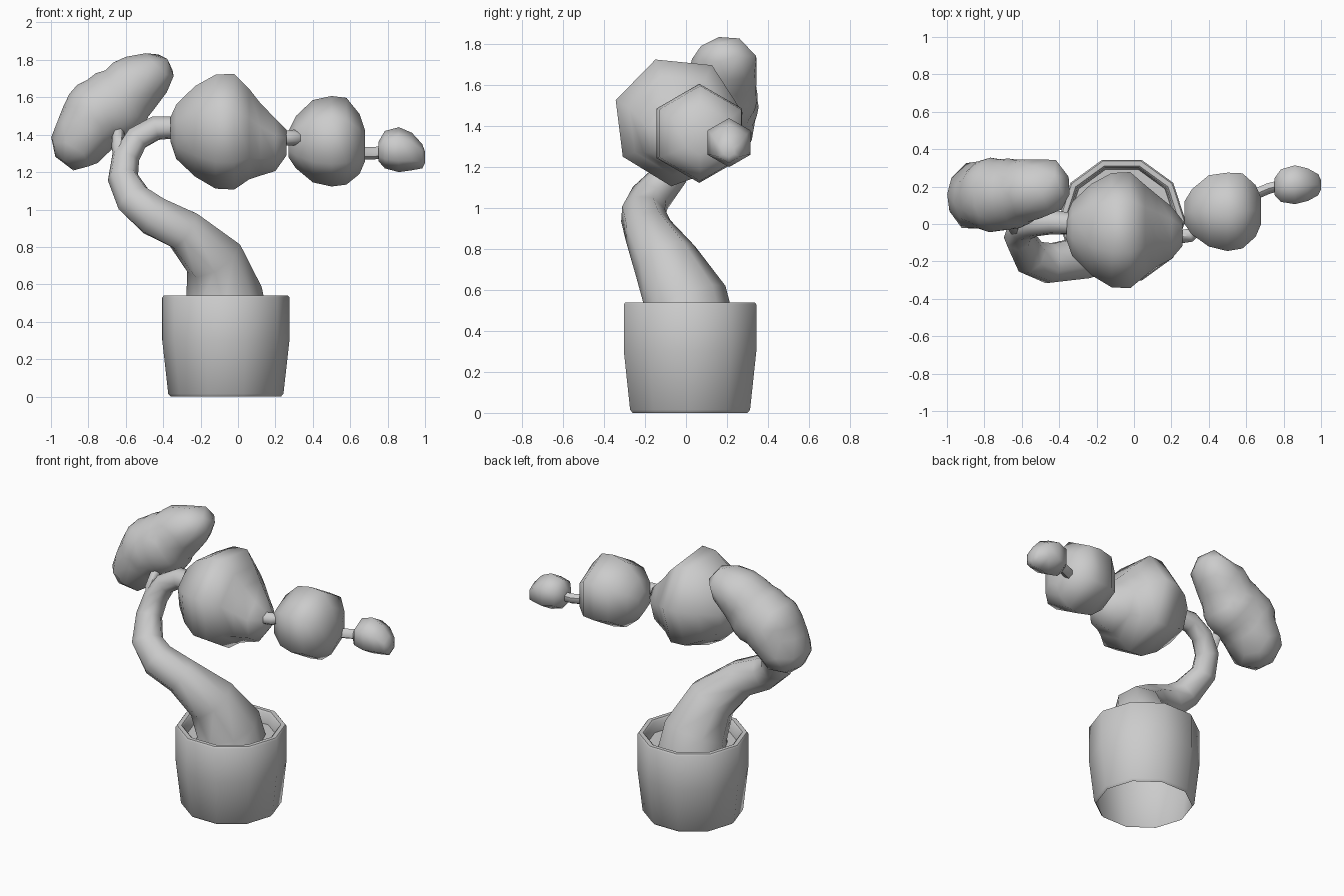
import bpy, bmesh, math
from mathutils import Vector

if "Cube" in bpy.data.objects:
    bpy.data.objects.remove(bpy.data.objects["Cube"])


def from_bmesh(name, bm, angle=60):
    """Turn a bmesh into a smooth-shaded object."""
    bmesh.ops.recalc_face_normals(bm, faces=bm.faces)
    me = bpy.data.meshes.new(name)
    bm.to_mesh(me)
    bm.free()
    obj = bpy.data.objects.new(name, me)
    bpy.context.collection.objects.link(obj)
    bpy.ops.object.select_all(action='DESELECT')
    obj.select_set(True)
    bpy.context.view_layer.objects.active = obj
    bpy.ops.object.shade_smooth_by_angle(angle=math.radians(angle))


def ring(bm, centre, u, v, r, sides, phase=0.0):
    angles = (phase + 2 * math.pi * k / sides for k in range(sides))
    return [bm.verts.new(centre + (u * math.cos(a) + v * math.sin(a)) * r) for a in angles]


def bridge(bm, rings, cap_start=True):
    n = len(rings[0])
    for a, b in zip(rings, rings[1:]):
        for k in range(n):
            j = (k + 1) % n
            bm.faces.new((a[k], a[j], b[j], b[k]))
    if cap_start:
        bm.faces.new(rings[0])
    bm.faces.new(rings[-1])


X, Y, Z = Vector((1, 0, 0)), Vector((0, 1, 0)), Vector((0, 0, 1))


def lathe(name, cx, cy, profile, sides=10):
    """Turned shape from a (radius, z) profile, open at the bottom, closed at the end."""
    bm = bmesh.new()
    bridge(bm, [ring(bm, Vector((cx, cy, z)), X, Y, r, sides) for r, z in profile], False)
    from_bmesh(name, bm, 40)


def tube(name, pts, sides=8):
    """Tapered limb along (x, y, z, radius) points."""
    bm = bmesh.new()
    rings = []
    P = [Vector(p[:3]) for p in pts]
    u = X if abs((P[1] - P[0]).normalized().x) < 0.8 else Z
    for i, p in enumerate(P):
        t = (P[min(i + 1, len(P) - 1)] - P[max(i - 1, 0)]).normalized()
        u = (u - t * u.dot(t)).normalized()
        rings.append(ring(bm, p, u, t.cross(u), pts[i][3], sides))
    bridge(bm, rings)
    from_bmesh(name, bm)


def clump(name, pts, sides, phase=0.0):
    """Faceted leaf clump: rings of (x, y, z, radius) stacked along x."""
    bm = bmesh.new()
    bridge(bm, [ring(bm, Vector(p[:3]), Z, -Y, p[3], sides, math.radians(phase)) for p in pts])
    from_bmesh(name, bm, 80)


def lobed_clump(name, lobes, detail=3):
    """Ball pushed out to the union of (x, y, z, rx, ry, rz) lobes."""
    bm = bmesh.new()
    bmesh.ops.create_icosphere(bm, subdivisions=detail, radius=1)
    origin = Vector(lobes[0][:3])
    for vert in bm.verts:
        d = vert.co.normalized()
        reach = 0
        for l in lobes:
            s = Vector((1 / l[3], 1 / l[4], 1 / l[5]))
            o, e = (origin - Vector(l[:3])) * s, d * s
            a, b, c = e.dot(e), o.dot(e), o.dot(o) - 1
            disc = b * b - a * c
            if disc > 0:
                reach = max(reach, (-b + math.sqrt(disc)) / a)
        vert.co = origin + d * reach
    from_bmesh(name, bm, 80)


# Hollow pot with rim, closed inside by the soil
lathe("pot", -0.065, 0.02, [(0.295, 0), (0.308, 0.015), (0.34, 0.3), (0.34, 0.53), (0.332, 0.54),
                            (0.305, 0.54), (0.295, 0.53), (0.285, 0.46)])

# Trunk and branches
tube("trunk", [(-0.07, 0.01, 0.44, 0.225), (-0.075, 0.0, 0.55, 0.205), (-0.13, -0.1, 0.74, 0.162),
               (-0.29, -0.185, 0.89, 0.12), (-0.45, -0.21, 0.965, 0.113), (-0.555, -0.175, 1.05, 0.1),
               (-0.615, -0.07, 1.17, 0.082), (-0.6, -0.02, 1.28, 0.076), (-0.54, 0.0, 1.38, 0.07),
               (-0.44, 0.01, 1.435, 0.067), (-0.32, 0.0, 1.44, 0.06)])
tube("left_branch", [(-0.61, -0.05, 1.2, 0.04), (-0.64, -0.02, 1.34, 0.037), (-0.64, 0.03, 1.41, 0.032),
                     (-0.66, 0.07, 1.45, 0.028)], 6)
tube("middle_branch", [(0.24, -0.07, 1.38, 0.04), (0.3, -0.06, 1.385, 0.042), (0.34, -0.03, 1.38, 0.03)], 6)
tube("tip_branch", [(0.65, 0.16, 1.3, 0.033), (0.72, 0.19, 1.3, 0.033), (0.8, 0.21, 1.31, 0.033)], 6)

# Leaf clumps
lobed_clump("left_foliage", [(-0.67, 0.16, 1.55, 0.2, 0.19, 0.2), (-0.85, 0.145, 1.37, 0.15, 0.19, 0.165),
                             (-0.76, 0.155, 1.5, 0.18, 0.2, 0.2), (-0.57, 0.18, 1.65, 0.165, 0.17, 0.17),
                             (-0.46, 0.2, 1.72, 0.12, 0.155, 0.125)])
clump("main_foliage", [(-0.36, -0.02, 1.43, 0.07), (-0.33, -0.03, 1.42, 0.15), (-0.23, -0.035, 1.425, 0.25),
                       (-0.12, -0.04, 1.425, 0.315), (-0.02, -0.04, 1.425, 0.32), (0.06, -0.04, 1.41, 0.25),
                       (0.12, -0.04, 1.38, 0.2), (0.2, -0.05, 1.35, 0.145), (0.26, -0.05, 1.36, 0.07)], 7, 20)
clump("right_foliage", [(0.27, 0.06, 1.35, 0.07), (0.31, 0.065, 1.36, 0.14), (0.4, 0.07, 1.365, 0.22),
                        (0.5, 0.065, 1.365, 0.242), (0.58, 0.07, 1.365, 0.232), (0.65, 0.07, 1.35, 0.16),
                        (0.68, 0.07, 1.34, 0.08)], 6)
clump("tip_foliage", [(0.75, 0.2, 1.31, 0.05), (0.785, 0.205, 1.32, 0.1), (0.86, 0.21, 1.32, 0.12),
                      (0.93, 0.21, 1.31, 0.1), (0.985, 0.21, 1.285, 0.065), (1.0, 0.21, 1.28, 0.03)], 6)
